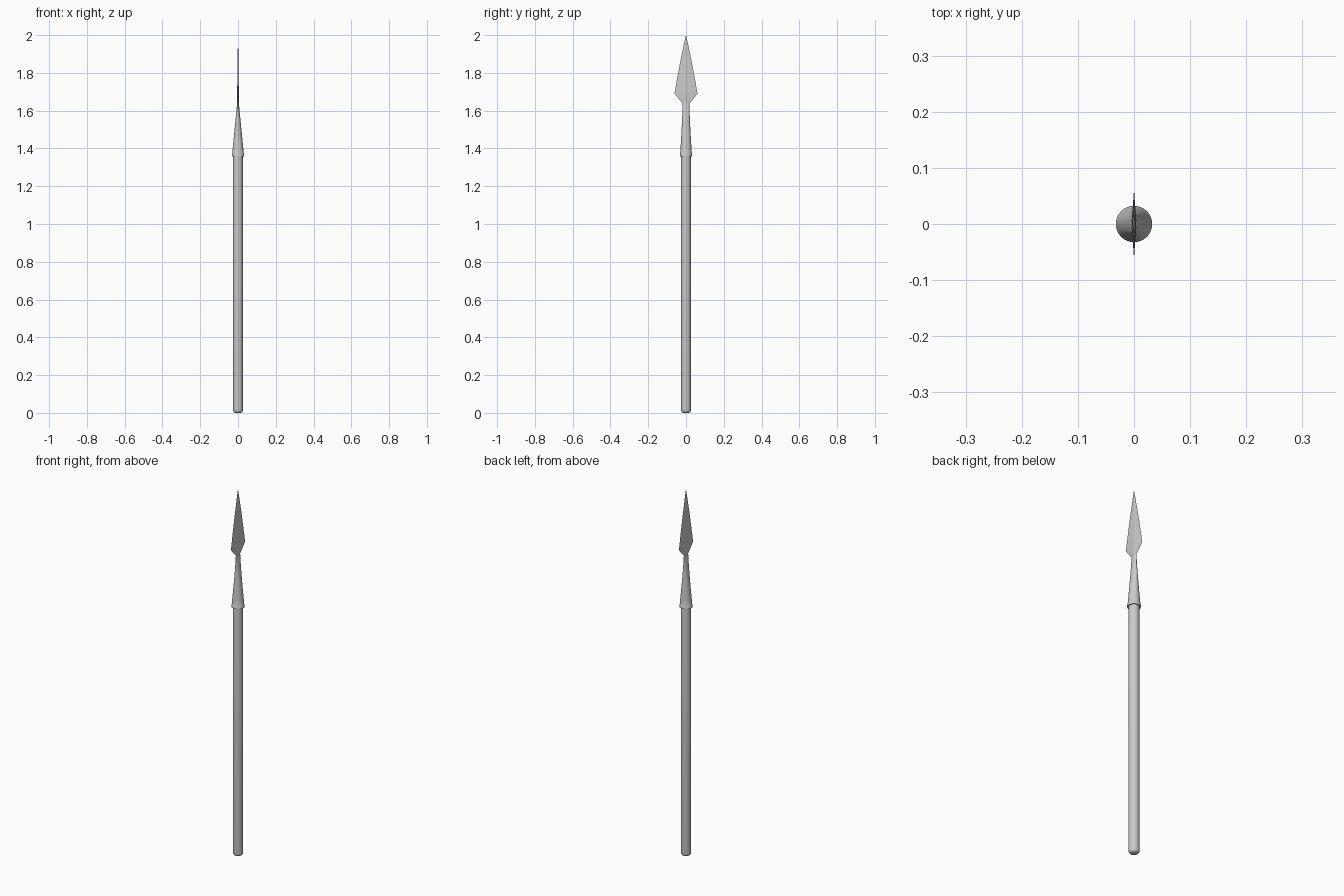
import bpy, bmesh, math

if "Cube" in bpy.data.objects:
    bpy.data.objects.remove(bpy.data.objects["Cube"])


def loft(name, rings, sides, cap_start=True, cap_end=True, angle=30):
    """Skin elliptical rings given as (z, half_x, half_y)."""
    bm = bmesh.new()
    loops = []
    for z, hx, hy in rings:
        loops.append([bm.verts.new((hx * math.cos(2 * math.pi * i / sides),
                                    hy * math.sin(2 * math.pi * i / sides), z))
                      for i in range(sides)])
    for a, b in zip(loops, loops[1:]):
        for i in range(sides):
            j = (i + 1) % sides
            bm.faces.new((a[i], a[j], b[j], b[i]))
    if cap_start:
        bm.faces.new(loops[0][::-1])
    if cap_end:
        bm.faces.new(loops[-1])
    bmesh.ops.remove_doubles(bm, verts=bm.verts, dist=1e-6)
    mesh = bpy.data.meshes.new(name)
    bm.to_mesh(mesh)
    bm.free()
    obj = bpy.data.objects.new(name, mesh)
    bpy.context.collection.objects.link(obj)
    bpy.ops.object.select_all(action='DESELECT')
    obj.select_set(True)
    bpy.context.view_layer.objects.active = obj
    bpy.ops.object.shade_smooth_by_angle(angle=math.radians(angle))
    return obj


# Shaft with a rounded butt
R, B = 0.026, 0.015
butt = []
for k in range(6):
    t = math.pi / 2 * k / 5
    r = R - B + B * math.sin(t)
    butt.append((B - B * math.cos(t), r, r))
loft("shaft", butt + [(1.37, R, R)], 32)

# Socket: lipped round mouth flattening into the blade neck
socket = [(1.366, 0.0265, 0.0265), (1.358, 0.0275, 0.0275),
          (1.358, 0.0325, 0.0325), (1.366, 0.0325, 0.0325),
          (1.37, 0.031, 0.031)]
for k in range(1, 9):
    t = k / 8
    socket.append((1.37 + 0.27 * t, 0.031 - 0.0265 * t,
                   0.031 - 0.013 * (1 - (1 - t) ** 1.4)))
loft("socket", socket, 32)

# Leaf blade with a diamond section and central ridge
blade = [(1.63, 0.0045, 0.018), (1.643, 0.0045, 0.019),
         (1.66, 0.0045, 0.036), (1.69, 0.0044, 0.061),
         (1.77, 0.0036, 0.047), (1.85, 0.0026, 0.032),
         (1.93, 0.0013, 0.0155), (2.0, 0.0001, 0.0004)]
loft("blade", blade, 4, angle=8)
